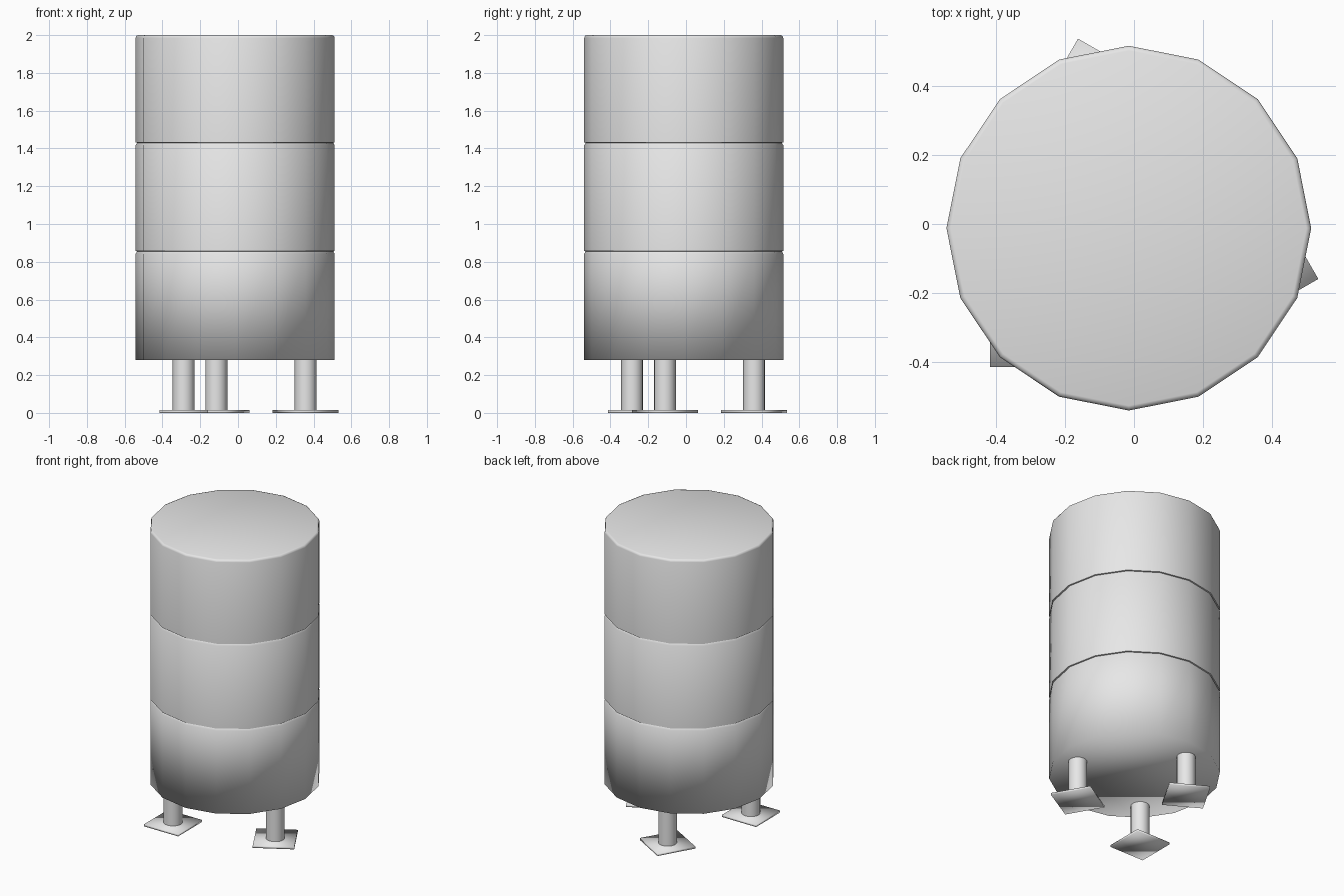
import bpy, bmesh, math
from mathutils import Vector

cube = bpy.data.objects.get("Cube")
if cube:
    bpy.data.objects.remove(cube, do_unlink=True)

grey = bpy.data.materials.new("plain grey")
grey.use_nodes = True
GREY = (0.8, 0.8, 0.8, 1)
grey.diffuse_color = GREY
grey.node_tree.nodes["Principled BSDF"].inputs["Base Color"].default_value = GREY

CENTRE = Vector((-0.015, -0.012, 0))
RADIUS = 0.527
SIDES = 16


def finish(bm, name, location, turn=0):
    """Turn a bmesh into a smooth grey object."""
    bmesh.ops.recalc_face_normals(bm, faces=bm.faces)
    for face in bm.faces:
        face.smooth = True
    mesh = bpy.data.meshes.new(name)
    bm.to_mesh(mesh)
    bm.free()
    mesh.materials.append(grey)
    obj = bpy.data.objects.new(name, mesh)
    obj.location = location
    obj.rotation_euler.z = turn
    bpy.context.collection.objects.link(obj)
    return obj


def lathe(name, profile, sides, location, sharp_rings=()):
    """Closed turned shape from (radius, height) pairs, bottom to top."""
    bm = bmesh.new()
    rings = []
    for r, z in profile:
        angles = [math.tau * i / sides for i in range(sides)]
        rings.append([bm.verts.new((r * math.cos(a), r * math.sin(a), z)) for a in angles])
    for low, high in zip(rings, rings[1:]):
        for i in range(sides):
            j = (i + 1) % sides
            bm.faces.new((low[i], low[j], high[j], high[i]))
    bm.faces.new(rings[0][::-1])
    bm.faces.new(rings[-1])
    for k in sharp_rings:
        for i in range(sides):
            bm.edges.get((rings[k][i], rings[k][(i + 1) % sides])).smooth = False
    return finish(bm, name, location)


# Tank: three stacked sections, each with a small bevel at its top edge
profile = [(RADIUS, 0.28)]
sharp = []
for seam in (0.855, 1.43):
    profile += [(RADIUS, seam - 0.013), (RADIUS - 0.008, seam), (RADIUS, seam + 0.002)]
    sharp += [len(profile) - 2, len(profile) - 1]
profile += [(RADIUS, 1.985), (RADIUS - 0.004, 1.996), (RADIUS - 0.014, 2.0)]
lathe("tank", profile, SIDES, CENTRE, sharp)

# Three legs with square foot plates, one corner facing outward
for name, degrees in (("front_right", 225), ("left", 345), ("back", 105)):
    angle = math.radians(degrees)
    spot = CENTRE + 0.386 * Vector((math.cos(angle), math.sin(angle), 0))
    lathe(name + "_leg", [(0.058, 0.01), (0.058, 0.285)], 16, spot, (0, 1))
    bm = bmesh.new()
    bmesh.ops.create_cube(bm, size=1)
    bmesh.ops.scale(bm, vec=(0.256, 0.256, 0.014), verts=bm.verts)
    finish(bm, name + "_foot_plate", spot + Vector((0, 0, 0.007)), angle - math.radians(45))
